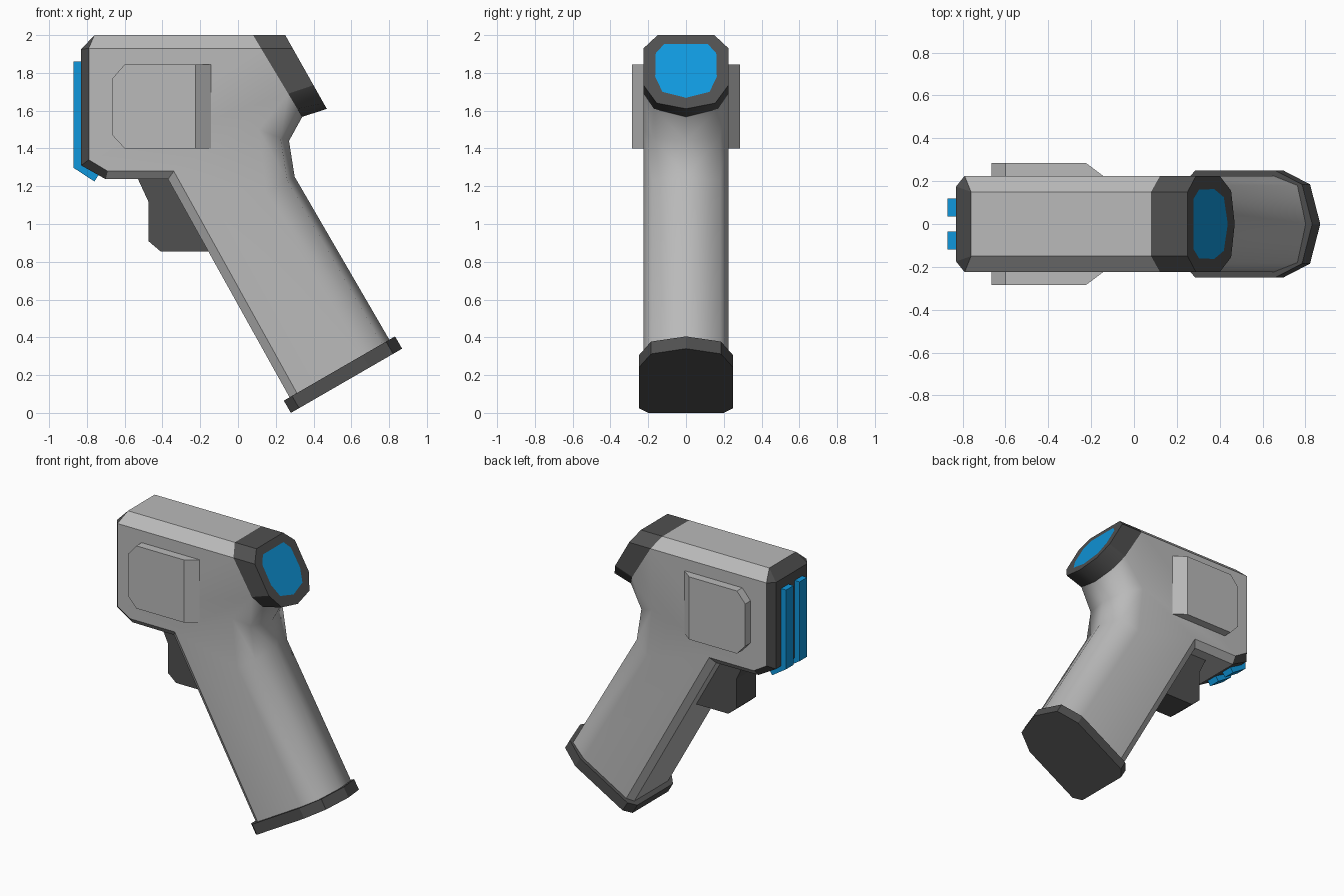
import bpy, bmesh, math

if "Cube" in bpy.data.objects:
    bpy.data.objects.remove(bpy.data.objects["Cube"])


def material(name, rgb):
    m = bpy.data.materials.new(name)
    m.diffuse_color = (*rgb, 1)
    m.use_nodes = True
    m.node_tree.nodes["Principled BSDF"].inputs["Base Color"].default_value = m.diffuse_color
    return m


GREY = material("light_grey", (0.49, 0.49, 0.49))
DARK = material("dark_grey", (0.08, 0.08, 0.08))
BLUE = material("bright_blue", (0.005, 0.31, 0.72))
MATS = [GREY, DARK, BLUE]


def finish(name, bm, mats):
    bmesh.ops.remove_doubles(bm, verts=bm.verts, dist=0.0005)
    bmesh.ops.recalc_face_normals(bm, faces=bm.faces)
    me = bpy.data.meshes.new(name)
    bm.to_mesh(me)
    bm.free()
    for m in mats:
        me.materials.append(m)
    ob = bpy.data.objects.new(name, me)
    bpy.context.collection.objects.link(ob)
    return ob


def loft(name, a, b, mat):
    """Solid between two matching loops of 3D points."""
    bm = bmesh.new()
    va, vb = [bm.verts.new(p) for p in a], [bm.verts.new(p) for p in b]
    n = len(a)
    bm.faces.new(va)
    bm.faces.new(vb[::-1])
    for i in range(n):
        j = (i + 1) % n
        bm.faces.new((va[i], vb[i], vb[j], va[j]))
    return finish(name, bm, [mat])


def prism(name, profile, y0, y1, mat):
    return loft(name, [(x, y0, z) for x, z in profile],
                [(x, y1, z) for x, z in profile], mat)


# The handle is tilted 30 degrees; u runs front to back across its section
C, S = math.cos(math.radians(30)), 0.5
BASE_T = 0.075
OX, OZ = 0.28 - BASE_T * S, BASE_T * C


def section(u, y, ox=OX, oz=OZ):
    return (ox + u * C, y, oz + u * S)


def mid(p):
    return (p[0], 0, p[2])


# Main body: half outline points, (x, y, z)
side = [(-0.79, 0.225, 1.93), (-0.79, 0.225, 1.34), (-0.69, 0.225, 1.28),
        (-0.34, 0.225, 1.28), section(0.08, 0.225)]
edge = [(-0.83, 0.175, 1.925), (-0.83, 0.175, 1.31), (-0.70, 0.185, 1.237),
        (-0.37, 0.19, 1.237), section(0.035, 0.19)]
top_front, top_back = (-0.76, 0.15, 2), (0.08, 0.15, 2)
shoulder = (0.122, 0.225, 1.93)
# Rounded back: side, corner and centre point at each station
stations = [
    [(0.266, 0.225, 1.69), (0.314, 0.17, 1.61), (0.34, 0, 1.567)],
    [(0.11, 0.225, 1.50), (0.225, 0.18, 1.455), (0.27, 0, 1.44)],
    [(0.148, 0.225, 1.162), (0.261, 0.18, 1.23), (0.30, 0, 1.25)],
    [section(0.47, 0.225), section(0.60, 0.18), section(0.645, 0)],
]


def screen(y, z):
    return (0.25 + (2 - z) * 0.564, y, z)


ring = [screen(0.15, 2), screen(0.225, 1.93), screen(0.225, 1.735),
        screen(0.155, 1.64), screen(0, 1.61)]
glass = [screen(0.115, 1.953), screen(0.16, 1.905), screen(0.163, 1.78),
         screen(0.125, 1.70), screen(0, 1.668)]
rim = [top_back, shoulder] + stations[0]

# Faces as (points, material index, smooth)
faces = [
    (side[:4] + [stations[1][0], stations[0][0], shoulder], 0, True),
    ([side[3], stations[2][0], stations[1][0]], 0, True),
    ([side[3], side[4], stations[3][0], stations[2][0]], 0, True),
    ([side[0], shoulder, top_back, top_front], 0, False),
    ([top_front, top_back, mid(top_back), mid(top_front)], 0, False),
    ([side[0], top_front, edge[0]], 1, False),
    ([top_front, mid(top_front), mid(edge[0]), edge[0]], 1, False),
    ([edge[4], side[4]] + stations[3] + [mid(edge[4])], 0, False),
    (glass + [mid(glass[0])], 2, False),
    ([ring[0], mid(ring[0]), mid(glass[0]), glass[0]], 1, False),
    ([top_back, ring[0], mid(ring[0]), mid(top_back)], 1, False),
]
for i in range(4):
    m = 1 if i < 2 else 0
    faces.append(([side[i], side[i + 1], edge[i + 1], edge[i]], m, False))
    faces.append(([edge[i], edge[i + 1], mid(edge[i + 1]), mid(edge[i])], m, False))
    faces.append(([rim[i], rim[i + 1], ring[i + 1], ring[i]], 1, i > 1))
    faces.append(([ring[i], ring[i + 1], glass[i + 1], glass[i]], 1, False))
for a, b in zip(stations, stations[1:]):
    for i in range(2):
        faces.append(([a[i], a[i + 1], b[i + 1], b[i]], 0, True))

bm = bmesh.new()
for s in (1, -1):
    for pts, m, smooth in faces:
        f = bm.faces.new([bm.verts.new((x, y * s, z)) for x, y, z in pts])
        f.material_index, f.smooth = m, smooth
bmesh.ops.remove_doubles(bm, verts=bm.verts, dist=0.0005)
for e in bm.edges:
    fs = e.link_faces
    e.smooth = (len(fs) == 2 and all(f.smooth for f in fs)
                and fs[0].material_index == fs[1].material_index)
finish("body", bm, MATS)

# Handle base plate
outline = [(0, 0.20), (0.05, 0.25), (0.48, 0.25), (0.625, 0.185), (0.68, 0)]
outline += [(u, -y) for u, y in outline[3::-1]]
loft("handle_base", [section(u, y, 0.28, 0) for u, y in outline],
     [section(u, y) for u, y in outline], DARK)

# Trigger
prism("trigger", [(-0.535, 1.25), (-0.475, 1.12), (-0.475, 0.91), (-0.41, 0.855),
                  (-0.10, 0.855), (-0.30, 1.25)], -0.11, 0.11, DARK)

# Side pads and front light strips
strip = [(-0.87, 1.86), (-0.82, 1.86), (-0.82, 1.315), (-0.735, 1.265),
         (-0.76, 1.225), (-0.87, 1.297)]
for s, label in ((1, "left"), (-1, "right")):
    def pad(back, y):
        return [(x, y * s, z) for x, z in (
            (back, 1.845), (-0.60, 1.845), (-0.665, 1.77),
            (-0.665, 1.47), (-0.60, 1.40), (back, 1.40))]
    loft(label + "_side_pad", pad(-0.14, 0.222), pad(-0.225, 0.285), GREY)
    prism(label + "_front_strip", strip, 0.034 * s, 0.118 * s, BLUE)
